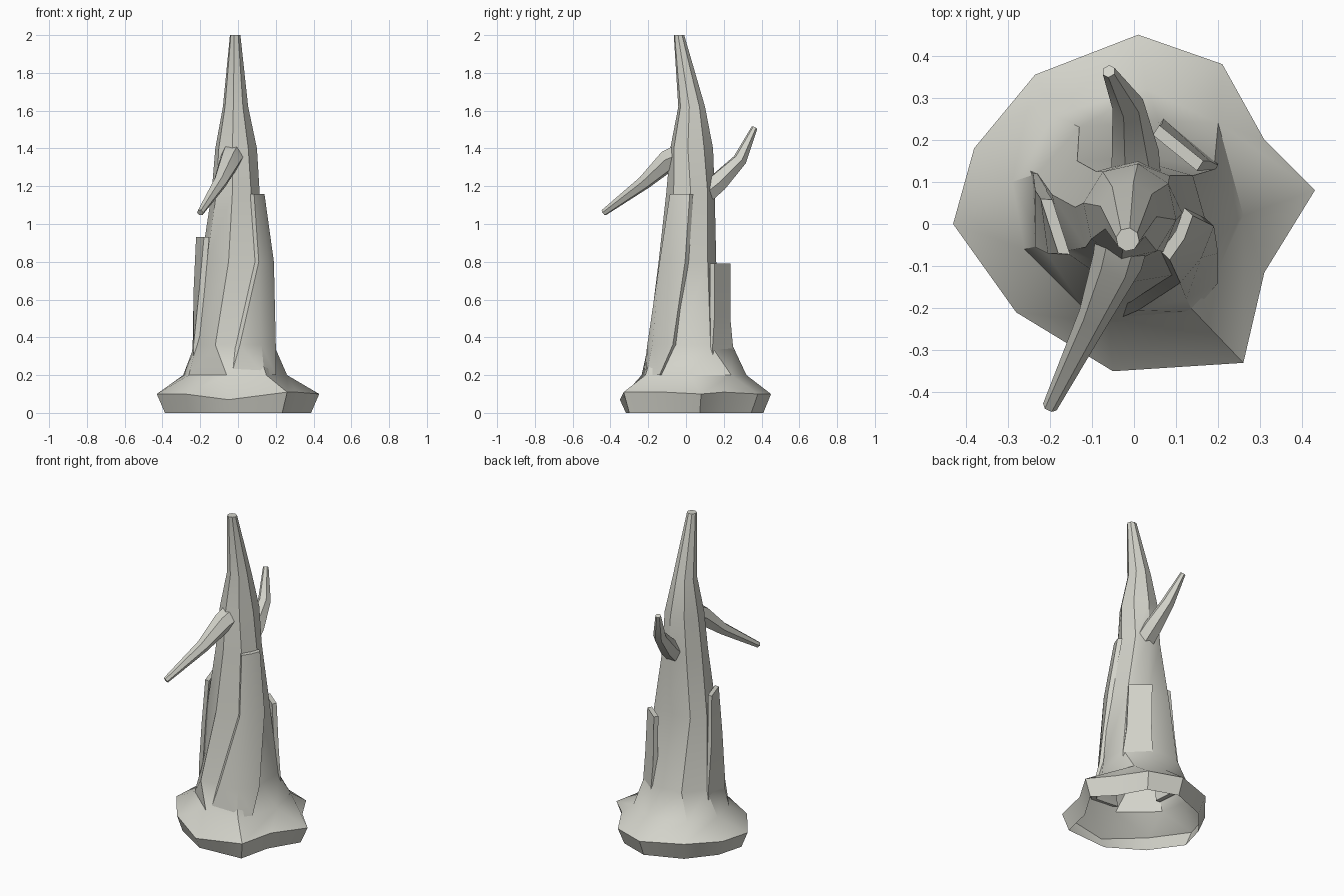
import bpy, bmesh, math
from mathutils import Vector

cube = bpy.data.objects.get("Cube")
if cube:
    bpy.data.objects.remove(cube)

wood = bpy.data.materials.new("pale_dead_wood")
wood.use_nodes = True
wood.diffuse_color = (0.65, 0.65, 0.59, 1)
wood.node_tree.nodes["Principled BSDF"].inputs["Base Color"].default_value = wood.diffuse_color


def finish(name, bm, angle):
    bmesh.ops.recalc_face_normals(bm, faces=bm.faces)
    mesh = bpy.data.meshes.new(name)
    bm.to_mesh(mesh)
    bm.free()
    mesh.materials.append(wood)
    obj = bpy.data.objects.new(name, mesh)
    bpy.context.collection.objects.link(obj)
    bpy.ops.object.select_all(action='DESELECT')
    obj.select_set(True)
    bpy.context.view_layer.objects.active = obj
    bpy.ops.object.shade_smooth_by_angle(angle=math.radians(angle))


def skin(bm, low, high):
    # Joins two loops; repeated vertices collapse quads into triangles
    n = len(low)
    for i in range(n):
        j = (i + 1) % n
        bm.faces.new(dict.fromkeys((low[i], low[j], high[j], high[i])))


def oval(cx, cy, rx, ry):
    angles = [math.radians(-100 + 45 * i) for i in range(8)]
    return [(cx + rx * math.cos(a), cy + ry * math.sin(a)) for a in angles]


# Trunk: irregular root rim, flare, uneven lower rings, tapering upper rings
rim = [(-.05, -.35, .07), (.26, -.33, .11), (.31, -.115, .11), (.43, .08, .1),
       (.31, .2, .11), (.21, .38, .1), (.01, .45, .1), (-.235, .355, .11),
       (-.38, .18, .1), (-.43, 0, .1), (-.28, -.21, .1)]
column = [0, 1, 2, 2, 3, 3, 4, 5, 6, 6, 7]
rings = {
    .2: [(-.06, -.235), (.15, -.215), (.26, .02), (.2, .24),
         (.03, .32), (-.19, .26), (-.29, .1), (-.26, -.06)],
    .36: [(-.12, -.2), (.1, -.165), (.19, -.045), (.19, .13),
          (.06, .245), (-.13, .23), (-.23, .12), (-.22, -.05)],
    .8: [(-.05, -.145), (.1, -.12), (.175, -.01), (.14, .115),
         (.03, .16), (-.135, .15), (-.195, .07), (-.165, -.065)],
    1.16: [(-.03, -.105), (.07, -.065), (.115, .025), (.085, .115),
           (.01, .152), (-.09, .125), (-.14, .04), (-.115, -.055)],
    1.4: oval(-.01, .03, .112, .115),
    1.62: oval(-.013, .03, .068, .072),
    2: oval(-.015, -.037, .028, .028)}
bm = bmesh.new()
ground = [bm.verts.new((x * .9, y * .91, 0)) for x, y, z in rim]
lower = [bm.verts.new(p) for p in rim]
skin(bm, ground, lower)
for z, outline in rings.items():
    ring = [bm.verts.new((x, y, z)) for x, y in outline]
    upper = ring if len(lower) == len(ring) else [ring[c] for c in column]
    skin(bm, lower, upper)
    lower = ring
bm.faces.new(lower)
finish("trunk", bm, 38)


# Bark slabs: strips across several downward paths, thickened inwards
def bark(name, *paths):
    bm = bmesh.new()
    rows = [[bm.verts.new(p) for p in row] for row in zip(*paths)]
    for top, low in zip(rows, rows[1:]):
        for i in range(len(top) - 1):
            bm.faces.new((top[i], top[i + 1], low[i + 1], low[i]))
    inward = -sum((v.co for v in bm.verts), Vector())
    inward.z = 0
    result = bmesh.ops.extrude_face_region(bm, geom=list(bm.faces), use_keep_orig=True)
    copies = [g for g in result["geom"] if isinstance(g, bmesh.types.BMVert)]
    bmesh.ops.translate(bm, verts=copies, vec=inward.normalized() * .028)
    finish(name, bm, 35)


bark("bark_front_left",
     [(.085, -.085, 1.16), (.11, -.14, .8), (.01, -.205, .36), (-.03, -.222, .22)],
     [(.12, -.035, 1.16), (.16, -.08, .8), (.125, -.178, .36), (.14, -.21, .2)],
     [(.14, .02, 1.16), (.19, -.005, .8), (.2, -.07, .36), (.2, -.14, .2)])
bark("bark_right",
     [(-.222, .06, .93), (-.235, .08, .65), (-.24, .12, .36), (-.25, .13, .25)],
     [(-.18, -.07, .93), (-.205, -.07, .65), (-.235, -.055, .36), (-.235, -.05, .25)])
bark("bark_back",
     [(.165, .15, .79), (.18, .15, .5), (.2, .14, .34), (.2, .15, .22)],
     [(.06, .235, .79), (.065, .235, .5), (.07, .25, .34), (.08, .26, .22)])


# Broken branches: tapered six-sided tubes along bent paths
def branch(name, path):
    bm = bmesh.new()
    points = [Vector(p[:3]) for p in path]
    loops = []
    for i, p in enumerate(points):
        way = points[min(i + 1, len(points) - 1)] - points[max(i - 1, 0)]
        side = way.cross(Vector((0, 0, 1))).normalized()
        up = side.cross(way).normalized()
        r = path[i][3]
        loops.append([bm.verts.new(p + r * (side * math.cos(k * math.tau / 6)
                                            + up * math.sin(k * math.tau / 6)))
                      for k in range(6)])
    for low, high in zip(loops, loops[1:]):
        skin(bm, low, high)
    bm.faces.new(loops[0])
    bm.faces.new(loops[-1])
    finish(name, bm, 30)


branch("front_branch", [(-.025, -.02, 1.37, .065), (-.04, -.09, 1.34, .06),
                        (-.095, -.22, 1.22, .038), (-.2, -.435, 1.06, .018)])
branch("back_branch", [(.005, .1, 1.16, .06), (.003, .17, 1.22, .056),
                       (-.015, .285, 1.34, .038), (-.06, .363, 1.51, .016)])
